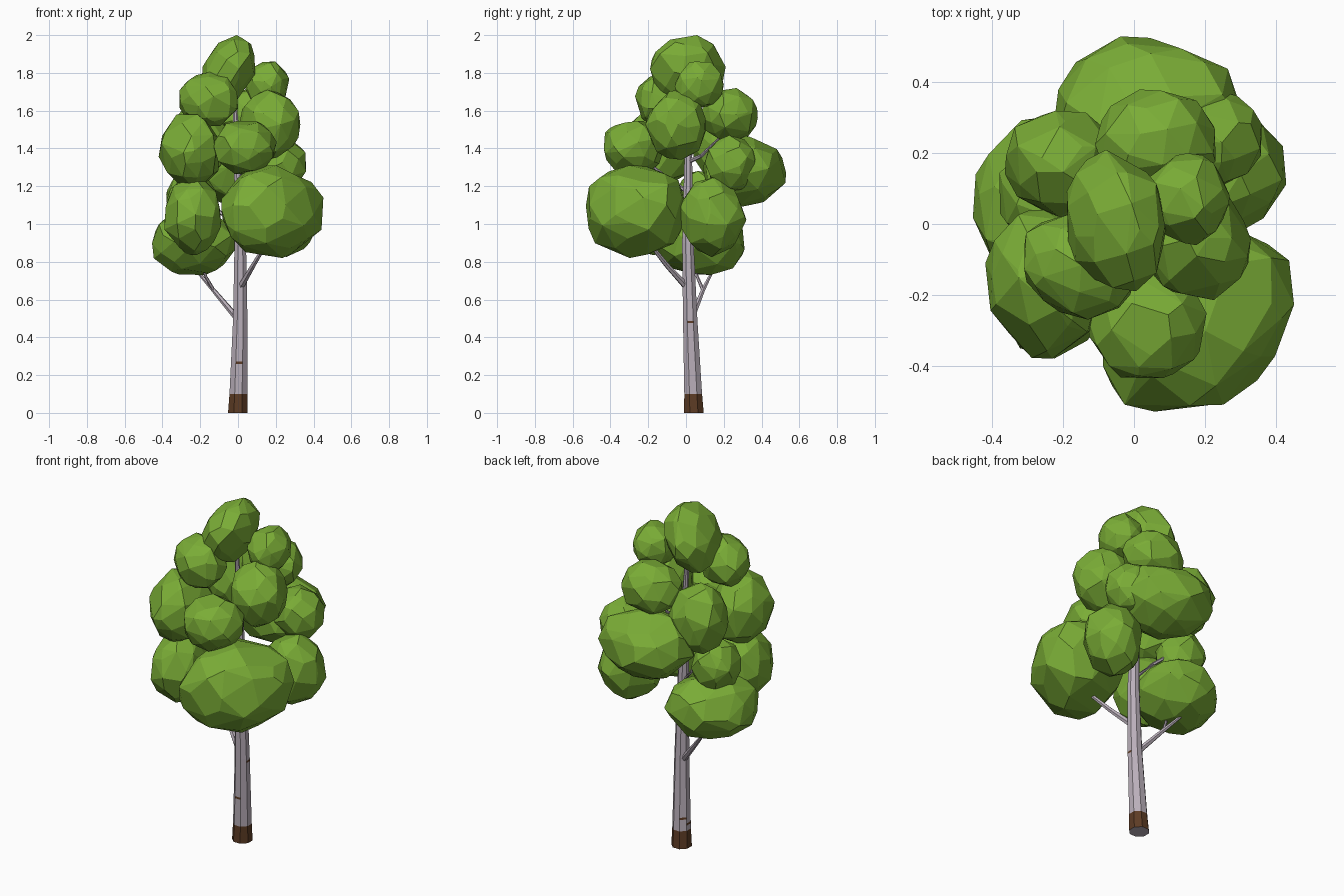
import bpy, bmesh, math, random
from mathutils import Vector

if "Cube" in bpy.data.objects:
    bpy.data.objects.remove(bpy.data.objects["Cube"])

random.seed(7)


def material(name, rgb):
    m = bpy.data.materials.new(name)
    m.diffuse_color = (*rgb, 1)
    m.use_nodes = True
    m.node_tree.nodes["Principled BSDF"].inputs["Base Color"].default_value = m.diffuse_color
    return m


LEAF = material("leaf green", (0.195, 0.415, 0.037))
BARK = material("pale bark", (0.49, 0.43, 0.49))
BROWN = material("dark brown", (0.11, 0.045, 0.018))


def add_object(name, bm, mats):
    bmesh.ops.recalc_face_normals(bm, faces=bm.faces)
    me = bpy.data.meshes.new(name)
    bm.to_mesh(me)
    bm.free()
    for m in mats:
        me.materials.append(m)
    ob = bpy.data.objects.new(name, me)
    bpy.context.collection.objects.link(ob)
    return ob


def tube(path, sides):
    """Closed faceted tube through (x, y, z, radius) stations."""
    bm = bmesh.new()
    pts = [Vector(p[:3]) for p in path]
    rings = []
    for i, p in enumerate(pts):
        d = pts[min(i + 1, len(pts) - 1)] - pts[max(i - 1, 0)]
        if sides == 8:
            u, v = Vector((1, 0, 0)), Vector((0, 1, 0))   # level rings for the trunk
        else:
            u = d.orthogonal().normalized()
            v = d.normalized().cross(u)
        rings.append([bm.verts.new(p + path[i][3] * (
            u * math.cos(math.tau * (k + 0.5) / sides) +
            v * math.sin(math.tau * (k + 0.5) / sides))) for k in range(sides)])
    for a, b in zip(rings, rings[1:]):
        for k in range(sides):
            j = (k + 1) % sides
            bm.faces.new((a[k], a[j], b[j], b[k]))
    bm.faces.new(rings[0])
    bm.faces.new(rings[-1])
    return bm


def foliage(name, centre, radii, skew_xy=0, skew_xz=0):
    """Convex faceted clump: hull of jittered points, skewed and fitted to its extents."""
    n = int(34 + 90 * max(radii))
    pts = []
    for i in range(n):
        z = 1 - 2 * (i + 0.5) / n
        r = math.sqrt(1 - z * z)
        a = i * 2.39996
        p = Vector((r * math.cos(a), r * math.sin(a), z))
        p += Vector([random.uniform(-0.2, 0.2) for _ in range(3)])
        p = p.normalized() * random.uniform(0.96, 1.06)
        x, y, z = p
        pts.append(Vector((x + skew_xy * y + skew_xz * z, y + skew_xy * x, z + skew_xz * x)))
    lo = [min(p[k] for p in pts) for k in range(3)]
    hi = [max(p[k] for p in pts) for k in range(3)]
    bm = bmesh.new()
    for p in pts:
        bm.verts.new([centre[k] + radii[k] * (2 * (p[k] - lo[k]) / (hi[k] - lo[k]) - 1)
                      for k in range(3)])
    bmesh.ops.convex_hull(bm, input=bm.verts)
    inner = [v for v in bm.verts if not v.link_faces]
    bmesh.ops.delete(bm, geom=inner, context='VERTS')
    # merge nearly flat neighbours into larger facets
    bmesh.ops.dissolve_limit(bm, angle_limit=math.radians(9), verts=bm.verts, edges=bm.edges)
    add_object(name, bm, [LEAF])


# trunk: leaning taper, with brown foot and short bark marks
keys = [(0, -0.001, 0.042, 0.056), (0.1, 0.002, 0.038, 0.051), (0.5, 0.012, 0.022, 0.041),
        (0.9, 0.012, 0.01, 0.033), (1.35, 0.0, 0.012, 0.022), (1.68, -0.02, 0.02, 0.010)]
marks = [(0.13, 180), (0.165, 135), (0.26, -90), (0.475, 0)]
MARK_HEIGHT = 0.012


def station(z):
    z = min(max(z, keys[0][0]), keys[-1][0])
    for a, b in zip(keys, keys[1:]):
        if z <= b[0]:
            t = (z - a[0]) / (b[0] - a[0])
            x, y, r = [a[k] + t * (b[k] - a[k]) for k in (1, 2, 3)]
            return (x, y, z, r)


levels = sorted({k[0] for k in keys} | {m[0] for m in marks}
                | {m[0] + MARK_HEIGHT for m in marks})
bm = tube([station(z) for z in levels], 8)
for f in bm.faces:
    c = f.calc_center_median()
    x, y, _, _ = station(c.z)
    ang = math.degrees(math.atan2(c.y - y, c.x - x))
    foot = 0.001 < c.z < 0.1
    mark = any(z < c.z < z + MARK_HEIGHT and abs((ang - d + 180) % 360 - 180) < 10
               for z, d in marks)
    f.material_index = 1 if foot or mark else 0
add_object("trunk", bm, [BARK, BROWN])

# branches
branches = [
    [(0.005, 0.025, 0.49, 0.018), (-0.13, 0.09, 0.65, 0.012), (-0.25, 0.16, 0.79, 0.006)],
    [(-0.13, 0.09, 0.65, 0.010), (-0.17, 0.06, 0.72, 0.008), (-0.20, 0.04, 0.80, 0.005)],
    [(0.01, 0.01, 0.66, 0.019), (0.08, -0.10, 0.78, 0.014), (0.20, -0.26, 0.98, 0.007)],
    [(0.01, 0.01, 0.95, 0.014), (-0.08, 0.06, 1.05, 0.010), (-0.20, 0.12, 1.15, 0.006)],
    [(0.0, 0.01, 1.17, 0.013), (0.01, -0.07, 1.22, 0.010), (0.03, -0.22, 1.34, 0.006)],
    [(0.0, 0.01, 1.33, 0.013), (0.05, 0.08, 1.36, 0.010), (0.08, 0.2, 1.48, 0.006)],
]
for i, path in enumerate(branches):
    add_object(f"branch_{i + 1}", tube(path, 6), [BARK])

# foliage clumps: centre, half extents, optional skews
clumps = [
    ((0.182, -0.265, 1.065), (0.27, 0.265, 0.245), 0.12),
    ((-0.232, 0.07, 0.90), (0.223, 0.24, 0.17), 0.07),
    ((-0.24, -0.20, 1.04), (0.15, 0.18, 0.205)),
    ((0.265, 0.145, 1.035), (0.165, 0.175, 0.21), 0.05),
    ((-0.25, 0.08, 1.14), (0.13, 0.13, 0.14)),
    ((0.04, 0.31, 1.28), (0.27, 0.22, 0.19)),
    ((0.22, 0.24, 1.32), (0.14, 0.14, 0.15)),
    ((0.035, -0.28, 1.405), (0.17, 0.155, 0.14)),
    ((-0.255, -0.17, 1.39), (0.165, 0.21, 0.19), -0.05),
    ((-0.205, 0.17, 1.44), (0.16, 0.15, 0.195)),
    ((0.165, -0.055, 1.525), (0.165, 0.16, 0.185), -0.05),
    ((0.06, 0.23, 1.575), (0.17, 0.15, 0.145)),
    ((-0.155, -0.12, 1.66), (0.155, 0.15, 0.145), -0.12),
    ((0.155, 0.07, 1.735), (0.115, 0.13, 0.125)),
    ((-0.05, 0.01, 1.815), (0.14, 0.20, 0.185), -0.05, 0.15),
]
for i, args in enumerate(clumps):
    foliage(f"foliage_clump_{i + 1}", *args)
